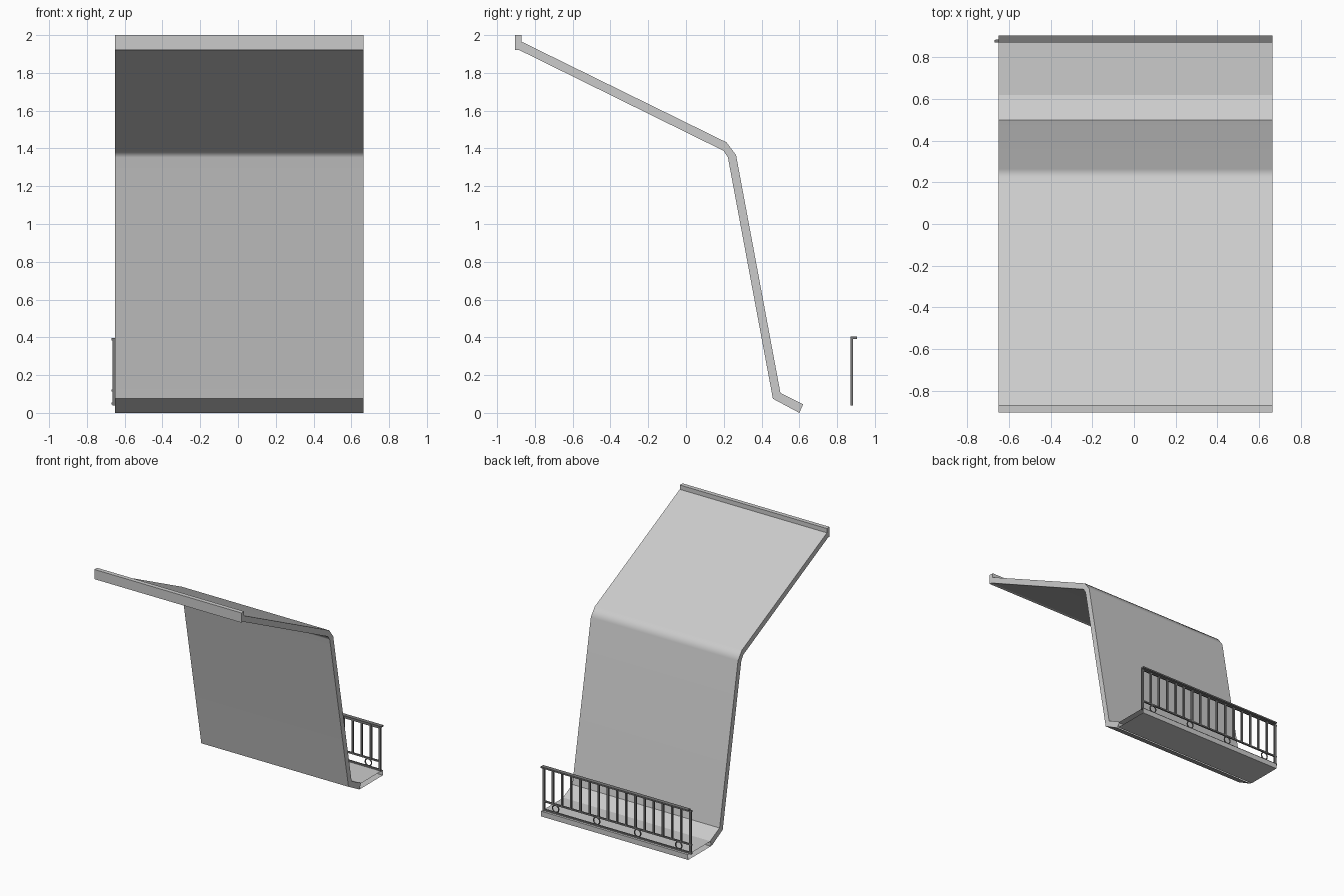
import bpy
import bmesh
from math import radians

# Remove the default cube only
default = bpy.data.objects.get("Cube")
if default:
    bpy.data.objects.remove(default, do_unlink=True)

LEFT, RIGHT = 0.665, -0.65      # panel ends along x
RAIL_Y = 0.878


def material(name, value):
    mat = bpy.data.materials.new(name)
    mat.use_nodes = True
    colour = (value, value, value, 1)
    mat.diffuse_color = colour
    mat.node_tree.nodes["Principled BSDF"].inputs["Base Color"].default_value = colour
    return mat


concrete = material("light grey", 0.6)
metal = material("dark grey", 0.19)


def finish(bm, name, mat):
    bmesh.ops.recalc_face_normals(bm, faces=bm.faces)
    mesh = bpy.data.meshes.new(name)
    bm.to_mesh(mesh)
    bm.free()
    mesh.materials.append(mat)
    obj = bpy.data.objects.new(name, mesh)
    bpy.context.collection.objects.link(obj)
    return obj


def smooth(obj, angle):
    bpy.ops.object.select_all(action="DESELECT")
    obj.select_set(True)
    bpy.context.view_layer.objects.active = obj
    bpy.ops.object.shade_smooth_by_angle(angle=radians(angle))


def box(name, mat, low, high, open_ends=False):
    bm = bmesh.new()
    bmesh.ops.create_cube(bm, size=1)
    for v in bm.verts:
        v.co = [(a + b) / 2 + c * (b - a) for a, b, c in zip(low, high, v.co)]
    obj_faces = [f for f in bm.faces if abs(f.normal.x) > 0.9]
    if open_ends:
        bmesh.ops.delete(bm, geom=obj_faces, context="FACES_ONLY")
    return finish(bm, name, mat)


# Folded panel: outer and inner outlines paired from canopy down to foot
outer = [(-0.87, 1.965), (0.215, 1.432), (0.265, 1.365), (0.5, 0.105), (0.62, 0.045)]
inner = [(-0.885, 1.922), (0.198, 1.388), (0.222, 1.352), (0.46, 0.075), (0.6, 0.0)]
bm = bmesh.new()
rings = []
for (oy, oz), (iy, iz) in zip(outer, inner):
    rings.append([bm.verts.new(p) for p in
                  ((RIGHT, oy, oz), (LEFT, oy, oz), (LEFT, iy, iz), (RIGHT, iy, iz))])
for a, b in zip(rings, rings[1:]):
    for i in range(4):
        j = (i + 1) % 4
        bm.faces.new((a[i], a[j], b[j], b[i]))
panel = finish(bm, "folded_panel", concrete)
smooth(panel, 35)
weighted = panel.modifiers.new("weighted_normals", "WEIGHTED_NORMAL")
weighted.keep_sharp = True

# Lip along the canopy's front edge: wedge below, square strip above
bm = bmesh.new()
section = [(-0.905, 1.922), (-0.885, 1.922), (-0.87, 1.965), (-0.905, 1.965)]
ends = [[bm.verts.new((x, y, z)) for y, z in section] for x in (RIGHT, LEFT)]
for i in (0, 2, 3):
    j = (i + 1) % 4
    bm.faces.new((ends[0][i], ends[0][j], ends[1][j], ends[1][i]))
for end in ends:
    bm.faces.new(end)
finish(bm, "canopy_edge", concrete)
box("canopy_lip", concrete, (RIGHT, -0.905, 1.965), (LEFT, -0.87, 2.0))

# Balcony floor, open at both ends
box("balcony_floor", concrete, (RIGHT, 0.61, 0.0), (LEFT, 0.9, 0.042), open_ends=True)

# Railing: handrail, lower rails, balusters
box("handrail", metal, (RIGHT, 0.872, 0.392), (LEFT, 0.905, 0.404))
for name, z in (("upper_rail", 0.39), ("middle_rail", 0.118), ("bottom_rail", 0.05)):
    box(name, metal, (-0.67, RAIL_Y - 0.006, z - 0.006), (0.66, RAIL_Y + 0.006, z + 0.006))

COUNT = 17
for i in range(COUNT):
    x = -0.655 + i * 1.31 / (COUNT - 1)
    at_end = i in (0, COUNT - 1)
    half = 0.009 if at_end else 0.007
    bottom = 0.04 if at_end else 0.118
    box("end_post" if at_end else "baluster", metal,
        (x - half, RAIL_Y - 0.007, bottom), (x + half, RAIL_Y + 0.007, 0.395))

# Decorative rings between the two lower rails
for x in (-0.55, -0.183, 0.183, 0.55):
    bpy.ops.mesh.primitive_torus_add(
        major_segments=20, minor_segments=6, major_radius=0.028, minor_radius=0.005,
        location=(x, RAIL_Y, 0.084), rotation=(radians(90), 0, 0))
    ring = bpy.context.object
    ring.name = "railing_ring"
    ring.data.materials.append(metal)
    smooth(ring, 60)
